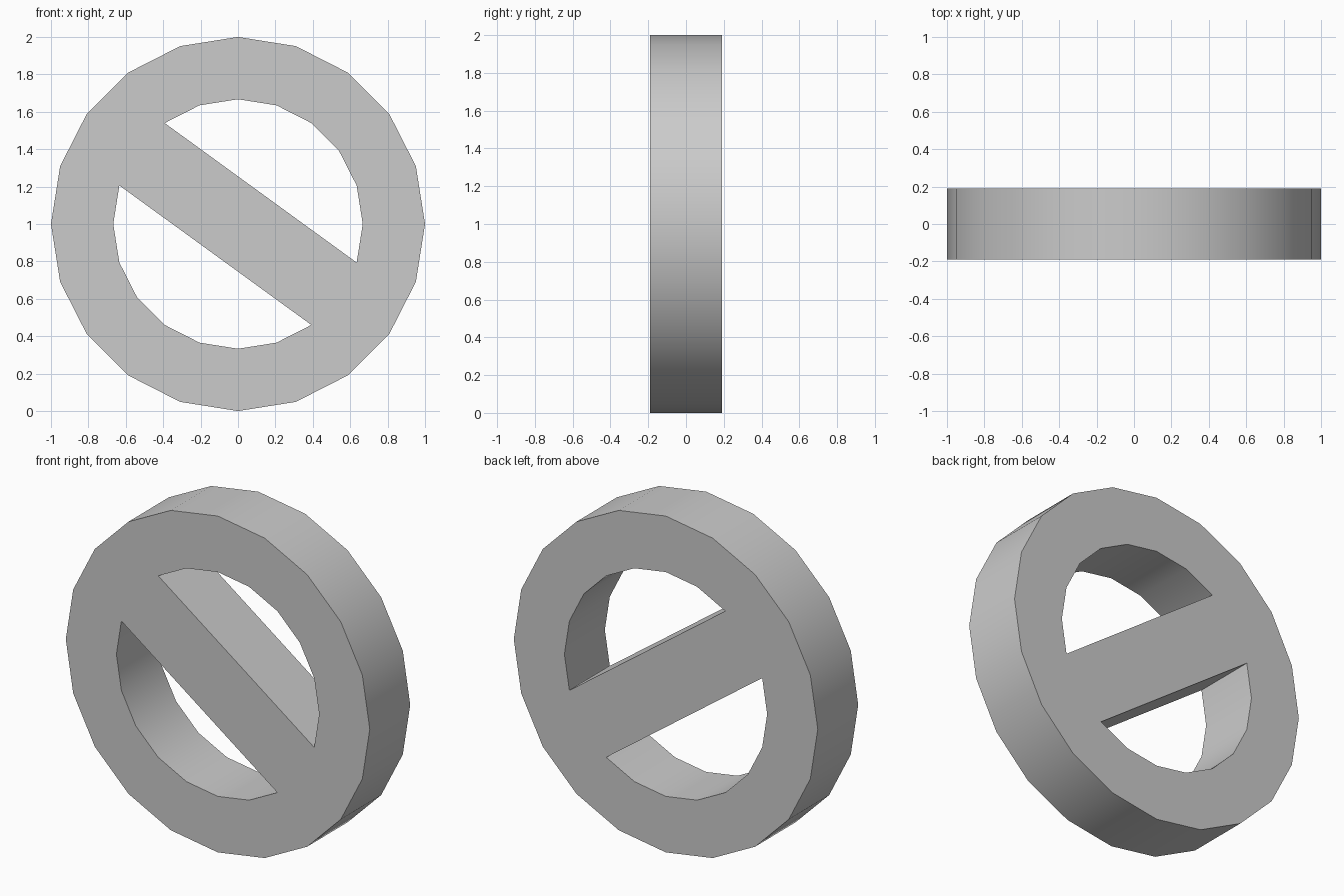
import bpy, bmesh
from math import cos, sin, pi, radians

if "Cube" in bpy.data.objects:
    bpy.data.objects.remove(bpy.data.objects["Cube"])

SIDES, OUTER, INNER, HALF = 20, 1.0, 0.667, 0.19

bm = bmesh.new()


def circle(radius):
    return [bm.verts.new((radius * cos(2 * pi * i / SIDES), -HALF,
                          1 + radius * sin(2 * pi * i / SIDES)))
            for i in range(SIDES)]


# Front profile: ring of quads
outer, inner = circle(OUTER), circle(INNER)
for i in range(SIDES):
    j = (i + 1) % SIDES
    bm.faces.new((outer[i], outer[j], inner[j], inner[i]))

# Diagonal bar joining upper left to lower right of the inner rim
bm.faces.new([inner[i] for i in (7, 8, 9, 17, 18, 19)])

# Thicken the profile front to back
front = list(bm.faces)
result = bmesh.ops.extrude_face_region(bm, geom=front, use_keep_orig=True)
moved = [g for g in result["geom"] if isinstance(g, bmesh.types.BMVert)]
bmesh.ops.translate(bm, verts=moved, vec=(0, 2 * HALF, 0))
bmesh.ops.recalc_face_normals(bm, faces=bm.faces)

mesh = bpy.data.meshes.new("barred_ring")
bm.to_mesh(mesh)
bm.free()
obj = bpy.data.objects.new("barred_ring", mesh)
bpy.context.collection.objects.link(obj)

# Smooth rims, sharp front and back edges
bpy.context.view_layer.objects.active = obj
obj.select_set(True)
bpy.ops.object.shade_smooth_by_angle(angle=radians(30))
